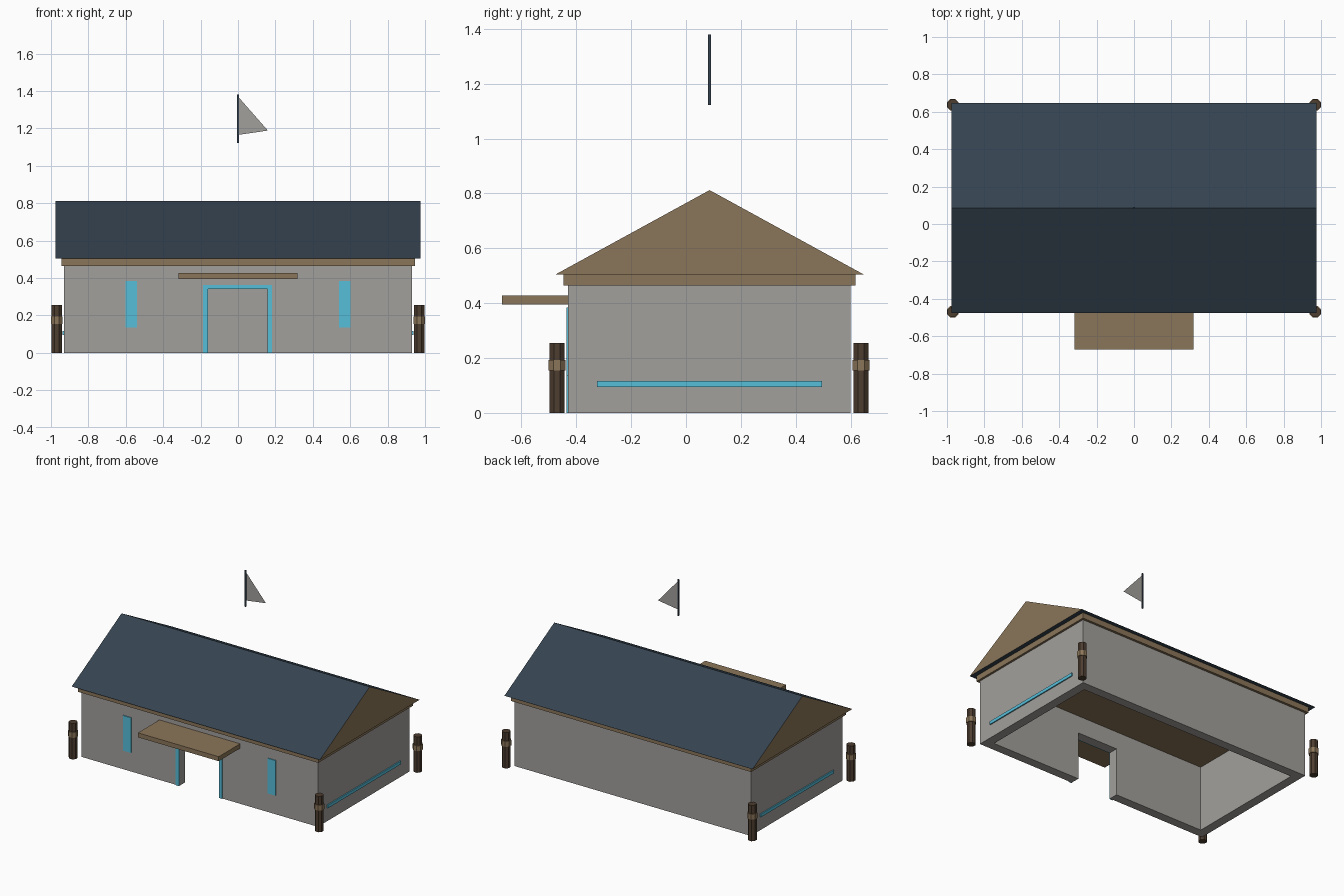
import bpy, bmesh, math
from mathutils import Vector

if "Cube" in bpy.data.objects:
    bpy.data.objects.remove(bpy.data.objects["Cube"])


def material(name, rgb):
    m = bpy.data.materials.new(name)
    m.diffuse_color = (*rgb, 1)
    m.use_nodes = True
    m.node_tree.nodes["Principled BSDF"].inputs["Base Color"].default_value = m.diffuse_color
    return m


GREY = material("wall grey", (0.36, 0.35, 0.33))
BROWN = material("timber brown", (0.26, 0.18, 0.10))
DARK = material("post dark brown", (0.075, 0.048, 0.03))
NAVY = material("roof navy", (0.035, 0.055, 0.078))
CYAN = material("trim cyan", (0.095, 0.52, 0.70))


def finish(name, bm, *mats):
    bmesh.ops.recalc_face_normals(bm, faces=bm.faces)
    me = bpy.data.meshes.new(name)
    bm.to_mesh(me)
    bm.free()
    for m in mats:
        me.materials.append(m)
    ob = bpy.data.objects.new(name, me)
    bpy.context.collection.objects.link(ob)
    return ob


def prism(name, points, sweep, *mats):
    """Extrude a flat outline along a vector."""
    bm = bmesh.new()
    face = bm.faces.new([bm.verts.new(p) for p in points])
    out = bmesh.ops.extrude_face_region(bm, geom=[face], use_keep_orig=True)
    moved = [v for v in out["geom"] if isinstance(v, bmesh.types.BMVert)]
    bmesh.ops.translate(bm, verts=moved, vec=Vector(sweep))
    return finish(name, bm, *mats)


def box(name, x0, x1, y0, y1, z0, z1, mat):
    outline = [(x0, y0, z0), (x1, y0, z0), (x1, y1, z0), (x0, y1, z0)]
    return prism(name, outline, (0, 0, z1 - z0), mat)


def octagon(name, x, y, z0, z1, apothem, mat):
    r = apothem / math.cos(math.pi / 8)
    angles = [math.pi / 8 + i * math.pi / 4 for i in range(8)]
    pts = [(x + r * math.cos(a), y + r * math.sin(a), z0) for a in angles]
    return prism(name, pts, (0, 0, z1 - z0), mat)


# Hollow walls, open below, with a doorway gap in the front
W, F, B, T, D = 0.93, -0.43, 0.60, 0.065, 0.16
EAVE, DOOR = 0.465, 0.34
half = [(D, F), (W, F), (W, B), (-W, B), (-W, F), (-D, F), (-D, F + T),
        (-W + T, F + T), (-W + T, B - T), (W - T, B - T), (W - T, F + T), (D, F + T)]
prism("walls", [(x, y, 0) for x, y in half], (0, 0, EAVE), GREY)
box("door_lintel", -D, D, F, F + T, DOOR, EAVE, GREY)

# Timber plate on top of the walls
box("eave_beam", -0.945, 0.945, -0.447, 0.617, EAVE, 0.505, BROWN)

# Gabled roof: timber gable ends, navy slopes and soffit
roof = prism("roof", [(-0.977, -0.475, 0.505), (-0.977, 0.647, 0.505), (-0.977, 0.086, 0.812)],
             (1.954, 0, 0), NAVY, BROWN)
for p in roof.data.polygons:
    p.material_index = 1 if abs(p.normal.x) > 0.9 else 0

# Canopy over the door
box("door_canopy", -0.318, 0.318, -0.671, F, 0.395, 0.427, BROWN)

# Door frame plate
frame = [(-0.187, 0), (-0.187, 0.363), (0.181, 0.363), (0.181, 0),
         (D - 0.003, 0), (D - 0.003, DOOR), (-D, DOOR), (-D, 0)]
prism("door_frame", [(x, F, z) for x, z in frame], (0, -0.006, 0), CYAN)

# Window slits and side stripes
for side, s in (("left", -1), ("right", 1)):
    x = 0.57 * s
    box(f"{side}_window", x - 0.031, x + 0.031, F - 0.006, F, 0.135, 0.385, CYAN)
    xs = sorted((W * s, (W + 0.008) * s))
    box(f"{side}_stripe", *xs, -0.325, 0.495, 0.095, 0.117, CYAN)

# Corner posts with a raised band
for side, x in (("left", -0.969), ("right", 0.969)):
    for end, y in (("front", -0.47), ("back", 0.638)):
        octagon(f"{end}_{side}_post", x, y, 0, 0.255, 0.027, DARK)
        octagon(f"{end}_{side}_post_band", x, y, 0.155, 0.193, 0.031, BROWN)

# Flag pole and pennant above the ridge
box("flag_pole", -0.005, 0.005, 0.081, 0.091, 1.122, 1.38, NAVY)
bm = bmesh.new()
bm.faces.new([bm.verts.new(p) for p in
              [(0, 0.086, 1.165), (0.16, 0.086, 1.188), (0, 0.086, 1.37)]])
finish("pennant", bm, GREY)
